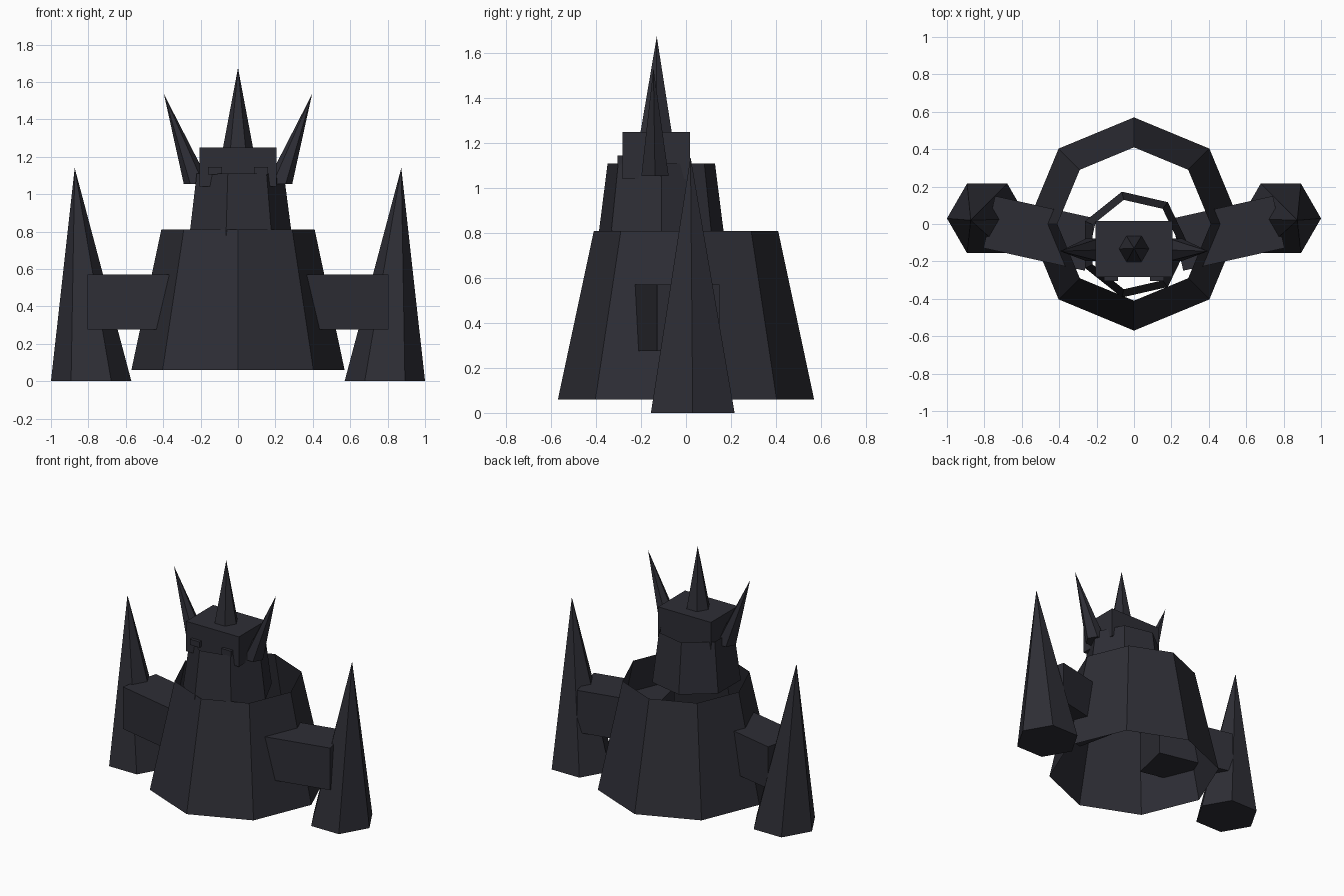
import bpy
import math
from mathutils import Matrix

if "Cube" in bpy.data.objects:
    bpy.data.objects.remove(bpy.data.objects["Cube"])

stone = bpy.data.materials.new("dark_slate")
stone.diffuse_color = (0.027, 0.027, 0.036, 1)
stone.use_nodes = True
stone.node_tree.nodes["Principled BSDF"].inputs["Base Color"].default_value = stone.diffuse_color


def make(name, verts, faces):
    mesh = bpy.data.meshes.new(name)
    mesh.from_pydata(verts, [], faces)
    mesh.materials.append(stone)
    obj = bpy.data.objects.new(name, mesh)
    bpy.context.collection.objects.link(obj)
    return obj


def ring(n, r, cx, cy, z):
    return [(cx + r * math.cos(math.tau * i / n), cy + r * math.sin(math.tau * i / n), z)
            for i in range(n)]


def open_tube(name, n, cx, cy, r0, z0, r1, z1):
    verts = ring(n, r0, cx, cy, z0) + ring(n, r1, cx, cy, z1)
    faces = [(i, (i + 1) % n, n + (i + 1) % n, n + i) for i in range(n)]
    return make(name, verts, faces)


def spike(name, cx, cy, z, r, apex):
    n = 6
    verts = ring(n, r, cx, cy, z) + [apex]
    faces = [(i, (i + 1) % n, n) for i in range(n)] + [tuple(reversed(range(n)))]
    return make(name, verts, faces)


def box(name, center, size, turn=0.0):
    verts = [(x * size[0] / 2, y * size[1] / 2, z * size[2] / 2)
             for x in (-1, 1) for y in (-1, 1) for z in (-1, 1)]
    faces = [(0, 1, 3, 2), (4, 6, 7, 5), (0, 4, 5, 1), (2, 3, 7, 6), (0, 2, 6, 4), (1, 5, 7, 3)]
    obj = make(name, verts, faces)
    obj.data.transform(Matrix.Translation(center) @ Matrix.Rotation(turn, 4, 'Z'))
    return obj


# Hollow robe and neck, both open at the ends
open_tube("robe", 8, 0, 0, 0.57, 0.06, 0.41, 0.81)
open_tube("collar", 7, 0, -0.11, 0.29, 0.765, 0.245, 1.11)

# Head block and middle crown spike
box("head", (0, -0.133, 1.145), (0.41, 0.30, 0.21))
spike("crown_spike_middle", 0, -0.133, 1.25, 0.08, (0, -0.13, 1.675))

# Mirrored parts: eyes, leaning crown spikes, arms and ground spikes
for side, s in (("left", -1), ("right", 1)):
    box("eye_" + side, (s * 0.122, -0.29, 1.125), (0.075, 0.03, 0.04))
    spike("crown_spike_" + side, s * 0.22, -0.138, 1.055, 0.07, (s * 0.396, -0.145, 1.535))
    box("arm_" + side, (s * 0.503, -0.05, 0.423), (0.555, 0.285, 0.295), s * 0.22)
    spike("ground_spike_" + side, s * 0.785, 0.03, 0, 0.215, (s * 0.873, 0.02, 1.14))
